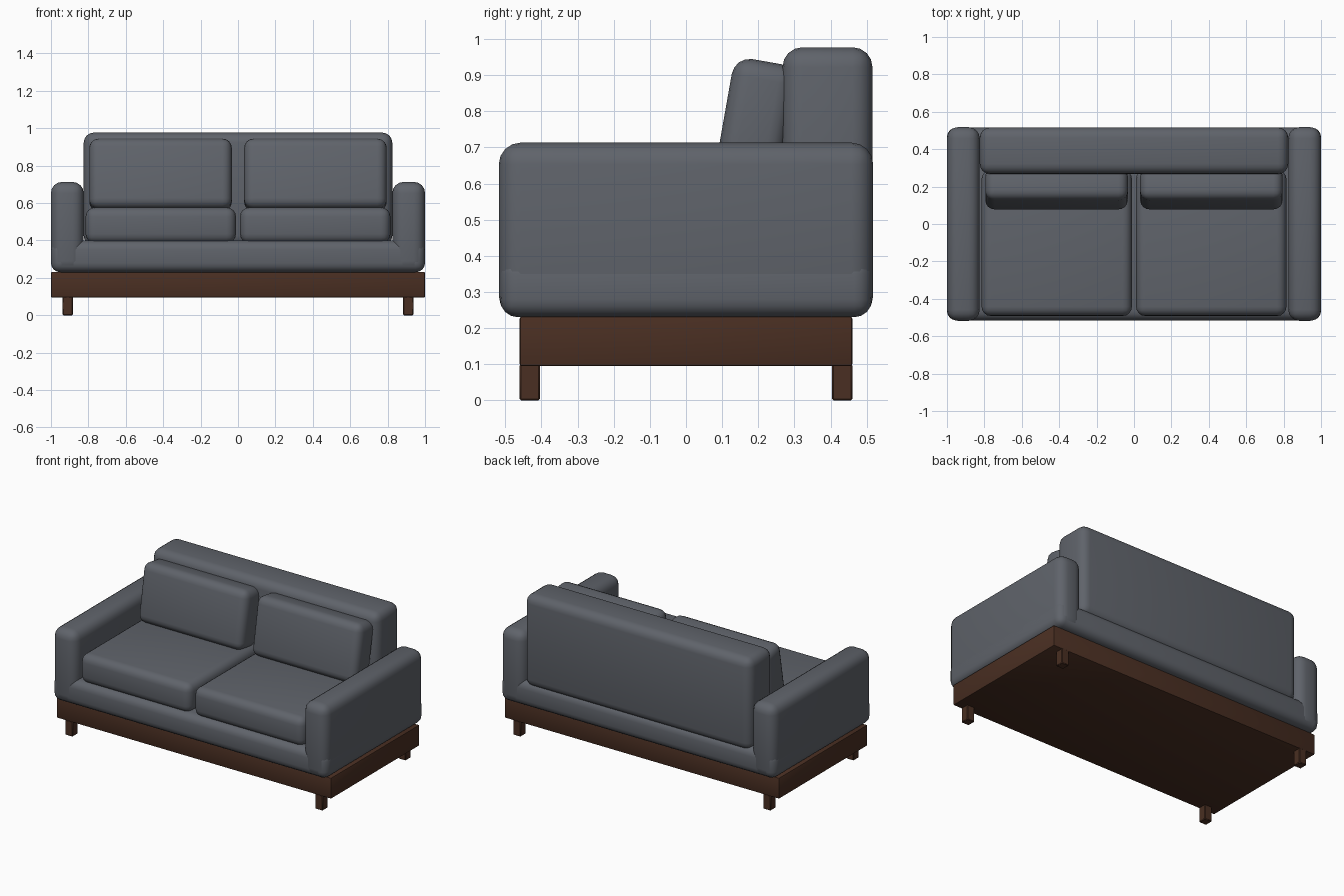
import bpy
import math

if "Cube" in bpy.data.objects:
    bpy.data.objects.remove(bpy.data.objects["Cube"])


def material(name, rgb):
    m = bpy.data.materials.new(name)
    m.diffuse_color = (*rgb, 1)
    m.use_nodes = True
    m.node_tree.nodes["Principled BSDF"].inputs["Base Color"].default_value = m.diffuse_color
    return m


FABRIC = material("fabric", (0.115, 0.125, 0.145))
WOOD = material("wood", (0.068, 0.028, 0.016))


def box(name, x, y, z, mat, radius, segments=4, tilt=0):
    """Rounded box from (min, max) ranges, optionally tilted about x."""
    ranges = (x, y, z)
    bpy.ops.mesh.primitive_cube_add(size=1, location=[(a + b) / 2 for a, b in ranges])
    ob = bpy.context.object
    ob.name = name
    ob.scale = [b - a for a, b in ranges]
    bpy.ops.object.transform_apply(location=False, rotation=False, scale=True)
    ob.rotation_euler.x = math.radians(tilt)
    ob.data.materials.append(mat)
    bevel = ob.modifiers.new("rounding", 'BEVEL')
    bevel.width = radius
    bevel.segments = segments
    bpy.ops.object.modifier_apply(modifier=bevel.name)
    bpy.ops.object.shade_smooth_by_angle(angle=math.radians(40))
    return ob


# Wooden plinth
box("plinth", (-1, 1), (-0.46, 0.46), (0.095, 0.232), WOOD, 0.006, 2)

# Upholstered base and backrest
box("seat_base", (-1, 1), (-0.515, 0.515), (0.23, 0.4), FABRIC, 0.05)
box("backrest", (-0.825, 0.825), (0.267, 0.516), (0.37, 0.977), FABRIC, 0.055)

for side, s in (("left", -1), ("right", 1)):
    def span(a, b):
        return tuple(sorted((s * a, s * b)))

    # Armrest
    box(side + "_arm", span(0.825, 1), (-0.518, 0.518), (0.23, 0.713), FABRIC, 0.06)
    # Loose seat cushion
    box(side + "_seat_cushion", span(0.011, 0.815), (-0.492, 0.29),
        (0.385, 0.577), FABRIC, 0.05)
    # Leaning back cushion, its rear sunk into the backrest
    box(side + "_back_cushion", span(0.033, 0.795), (0.101, 0.281),
        (0.56, 0.94), FABRIC, 0.05, tilt=-10)
    # Front and back legs
    for end, y in (("front", -0.432), ("back", 0.432)):
        box(f"{side}_{end}_leg", span(0.883, 0.938), (y - 0.028, y + 0.028),
            (0, 0.1), WOOD, 0.004, 1)
